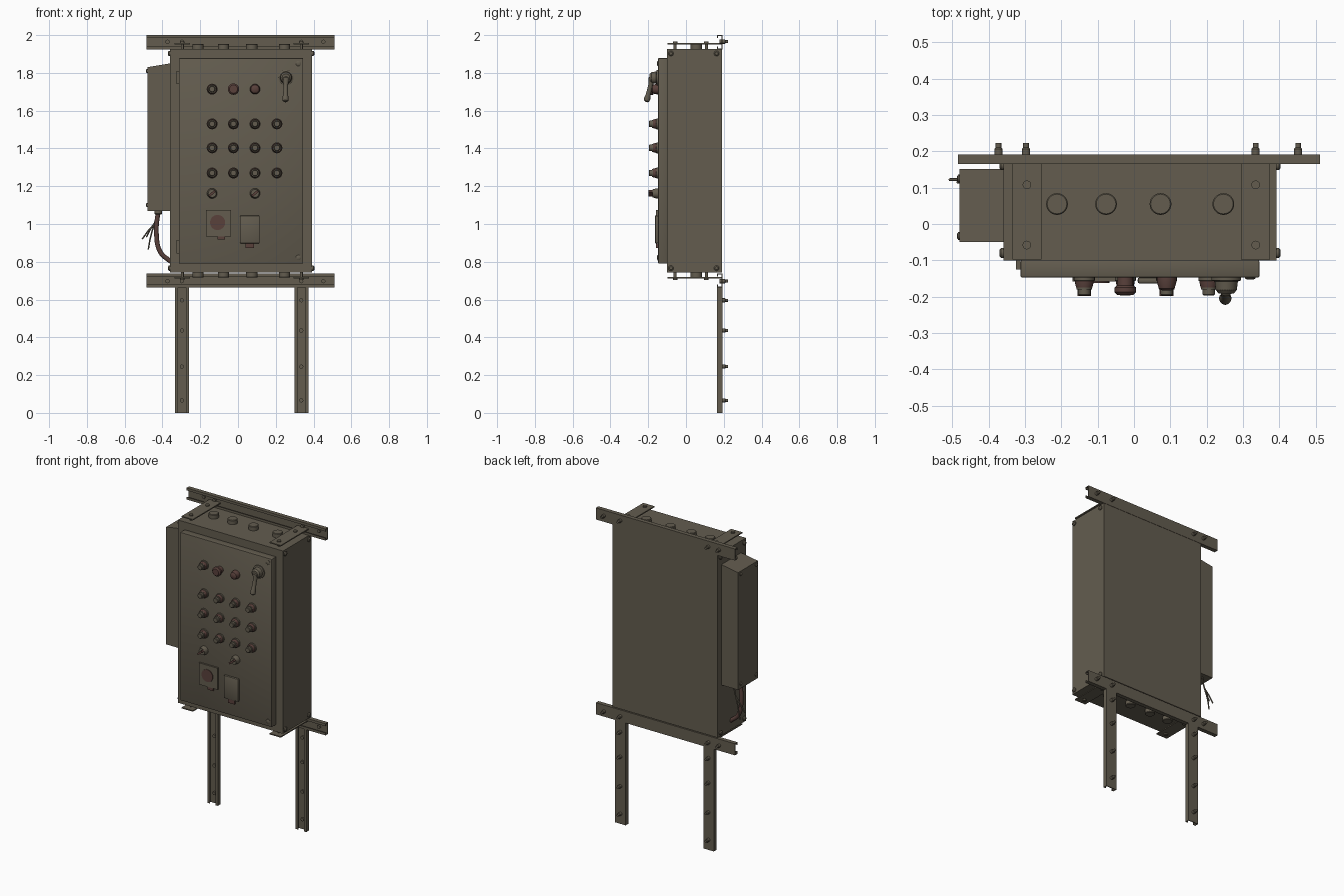
import bpy, bmesh, math
from mathutils import Vector, Matrix

if "Cube" in bpy.data.objects:
    bpy.data.objects.remove(bpy.data.objects["Cube"])


def material(name, rgb):
    m = bpy.data.materials.new(name)
    m.diffuse_color = (*rgb, 1)
    m.use_nodes = True
    m.node_tree.nodes["Principled BSDF"].inputs["Base Color"].default_value = m.diffuse_color
    return m


OLIVE = material("olive grey paint", (0.125, 0.108, 0.078))
RED = material("dark red brown", (0.10, 0.052, 0.044))


def finish(bm, name, mat=OLIVE):
    bmesh.ops.recalc_face_normals(bm, faces=bm.faces)
    me = bpy.data.meshes.new(name)
    bm.to_mesh(me)
    bm.free()
    me.materials.append(mat)
    me.shade_smooth()
    me.set_sharp_from_angle(angle=math.radians(32))
    ob = bpy.data.objects.new(name, me)
    bpy.context.collection.objects.link(ob)
    return ob


def add_box(bm, x0, x1, y0, y1, z0, z1):
    m = Matrix.Translation(((x0 + x1) / 2, (y0 + y1) / 2, (z0 + z1) / 2)) @ \
        Matrix.Diagonal((x1 - x0, y1 - y0, z1 - z0, 1))
    return bmesh.ops.create_cube(bm, size=1, matrix=m)["verts"]


def add_lathe(bm, base, direction, profile, n=20):
    """Stack of (radius, height) rings along a direction, capped at both ends."""
    rot = Vector((0, 0, 1)).rotation_difference(Vector(direction)).to_matrix()
    rings = [[bm.verts.new(Vector(base) + rot @ Vector((r * math.cos(2 * math.pi * i / n),
              r * math.sin(2 * math.pi * i / n), h))) for i in range(n)] for r, h in profile]
    for a, b in zip(rings, rings[1:]):
        for i in range(n):
            bm.faces.new((a[i], a[(i + 1) % n], b[(i + 1) % n], b[i]))
    bm.faces.new(rings[0])
    bm.faces.new(rings[-1])


def box(name, *dims, mat=OLIVE, bevel=0):
    bm = bmesh.new()
    add_box(bm, *dims)
    if bevel:
        bmesh.ops.bevel(bm, geom=bm.edges[:], offset=bevel, segments=2, affect='EDGES', profile=0.5)
    return finish(bm, name, mat)


def lathes(name, bases, direction, profile, mat=OLIVE, n=20):
    bm = bmesh.new()
    for b in bases:
        add_lathe(bm, b, direction, profile, n)
    return finish(bm, name, mat)


def tube(name, points, r, mat):
    cu = bpy.data.curves.new(name, 'CURVE')
    cu.dimensions = '3D'
    cu.bevel_depth, cu.bevel_resolution, cu.use_fill_caps = r, 3, True
    sp = cu.splines.new('BEZIER')
    sp.bezier_points.add(len(points) - 1)
    for bp, p in zip(sp.bezier_points, points):
        bp.co = p
        bp.handle_left_type = bp.handle_right_type = 'AUTO'
    cu.materials.append(mat)
    ob = bpy.data.objects.new(name, cu)
    bpy.context.collection.objects.link(ob)


def channel(name, a0, a1, b0, b1, upright):
    """Lipped strut channel, web at the back and open to the front."""
    bm = bmesh.new()
    y0, y1, t, lip = 0.165, 0.192, 0.005, 0.016
    for c0, c1, d0, d1 in ((b0, b1, y1 - t, y1), (b0, b0 + t, y0, y1 - t), (b1 - t, b1, y0, y1 - t),
                           (b0 + t, b0 + lip, y0, y0 + t), (b1 - lip, b1 - t, y0, y0 + t)):
        if upright:
            add_box(bm, c0, c1, d0, d1, a0, a1)
        else:
            add_box(bm, a0, a1, d0, d1, c0, c1)
    finish(bm, name)


# Cabinet body and door
Z0, Z1 = 0.743, 1.927
box("cabinet_body", -0.36, 0.393, -0.10, 0.19, Z0, Z1)
box("door", -0.312, 0.345, -0.147, -0.10, 0.79, 1.878, bevel=0.003)
for i, (a, b) in enumerate(((1.74, 1.81), (0.845, 0.915))):
    box(f"hinge_{i}", -0.325, -0.312, -0.125, -0.10, a, b)
lathes("door_screws", [(0.32, -0.147, z) for z in (0.822, 1.85)], (0, -1, 0),
       [(0.014, 0), (0.014, 0.003), (0.009, 0.006)])
screw = [(0.014, 0), (0.014, 0.006), (0.008, 0.011)]
for side, x in ((1, 0.393), (-1, -0.36)):
    lathes("side_screws", [(x, y, z) for y in (-0.08, 0.162) for z in (0.766, 1.903)],
           (side, 0, 0), screw)

# Strut frame
channel("top_rail", -0.485, 0.512, 1.925, 2.0, False)
channel("bottom_rail", -0.485, 0.512, 0.663, 0.738, False)
channel("left_leg", 0, 0.663, -0.334, -0.26, True)
channel("right_leg", 0, 0.663, 0.298, 0.374, True)
bolts = [(x, 0.177, z) for x in (-0.373, -0.297, 0.335, 0.452) for z in (0.697, 1.965)]
bolts += [(x, 0.177, z) for x in (-0.297, 0.335) for z in (0.066, 0.245, 0.436, 0.596)]
lathes("frame_bolts", bolts, (0, 1, 0),
       [(0.011, 0), (0.011, 0.03), (0.008, 0.033), (0.008, 0.046)], n=12)

# Mounting brackets and round hole plugs, top and bottom
for word, s, z in (("top", 1, Z1), ("bottom", -1, Z0)):
    za, zb = sorted((z + s * 0.024, z + s * 0.031))
    for x0, x1 in ((-0.335, -0.255), (0.295, 0.375)):
        bm = bmesh.new()
        add_box(bm, x0, x1, -0.098, 0.187, za, zb)
        finish(bm, word + "_bracket")
    lathes(word + "_bracket_bolts", [(x, y, z) for x in (-0.295, 0.335) for y in (-0.058, 0.108)],
           (0, 0, s), [(0.008, 0), (0.008, 0.031), (0.012, 0.031), (0.012, 0.039)], n=12)
    lathes(word + "_hole_plugs", [(x, 0.055, z) for x in (-0.212, -0.077, 0.073, 0.246)],
           (0, 0, s), [(0.03, 0), (0.03, 0.024), (0.027, 0.027)], n=28)

# Push buttons: collar with a tapered red-brown ring and cap
xs = (-0.137, -0.024, 0.09, 0.206)
FACE = -0.147
full = [(x, FACE, z) for z in (1.53, 1.403, 1.27) for x in xs] + [(-0.137, FACE, 1.714)]
lathes("button_collars", full, (0, -1, 0), [(0.029, 0), (0.029, 0.009), (0.023, 0.012), (0.021, 0.034)])
lathes("button_rings", full, (0, -1, 0), [(0.026, 0.009), (0.026, 0.013), (0.0225, 0.028)], RED)
lathes("button_caps", full, (0, -1, 0), [(0.017, 0.03), (0.017, 0.047), (0.014, 0.05)])
lathes("large_button", [(-0.024, FACE, 1.714)], (0, -1, 0),
       [(0.022, 0), (0.022, 0.022), (0.03, 0.028), (0.03, 0.04), (0.022, 0.048)], RED)
lathes("round_indicator", [(0.09, FACE, 1.714)], (0, -1, 0),
       [(0.027, 0), (0.027, 0.012), (0.022, 0.03), (0.012, 0.036)], RED)

# Selector switches with a slanted grip
for x in (-0.137, 0.09):
    lathes("selector_base", [(x, FACE, 1.162)], (0, -1, 0), [(0.027, 0), (0.026, 0.012), (0.021, 0.03)])
    grip = box("selector_grip", -0.02, 0.02, -0.022, 0, -0.006, 0.006, mat=RED)
    grip.location = (x, -0.176, 1.162)
    grip.rotation_euler = (0, math.radians(-40), 0)

# Door lever
lathes("lever_hub", [(0.254, FACE, 1.775)], (0, -1, 0),
       [(0.041, 0), (0.041, 0.008), (0.032, 0.011), (0.029, 0.035), (0.02, 0.045)], n=28)
d = Vector((-0.003, -0.032, -0.13)).normalized()
lathes("lever_arm", [(0.254, -0.176, 1.782)], d,
       [(0.012, 0), (0.02, 0.012), (0.012, 0.045), (0.013, 0.10), (0.017, 0.12), (0.015, 0.134), (0.007, 0.14)])

# Meter plate and socket cover
box("meter_plate", -0.17, -0.037, -0.158, -0.147, 0.935, 1.075)
lathes("meter_dial", [(-0.108, -0.158, 1.008)], (0, -1, 0), [(0.04, 0), (0.04, 0.004)], RED, 28)
box("meter_latch", -0.108, -0.07, -0.156, -0.147, 0.917, 0.935, mat=RED)
box("socket_cover", 0.01, 0.115, -0.164, -0.147, 0.897, 1.045, bevel=0.006)
box("socket_latch", 0.04, 0.085, -0.158, -0.147, 0.872, 0.898, mat=RED)

# Side junction box with a sloping top
bm = bmesh.new()
for v in add_box(bm, -0.48, -0.36, -0.05, 0.152, 1.07, 1.85):
    if v.co.z > 1.5 and v.co.x < -0.4:
        v.co.z = 1.83
finish(bm, "side_box")
lathes("side_box_screws", [(-0.48, y, z) for y in (-0.033, 0.125) for z in (1.10, 1.81)],
       (-1, 0, 0), [(0.011, 0), (0.011, 0.004), (0.006, 0.007)], n=12)

# Conduit and loose wires
tube("conduit", [(-0.422, 0.05, 1.075), (-0.432, 0.05, 0.95), (-0.41, 0.05, 0.85), (-0.355, 0.05, 0.80)],
     0.013, RED)
lathes("conduit_gland", [(-0.422, 0.05, 1.07)], (0, 0, -1), [(0.02, 0), (0.02, 0.015), (0.016, 0.02)])
for i, (x, y, z) in enumerate(((-0.507, 0.122, 0.92), (-0.475, 0.125, 0.865), (-0.485, 0.115, 0.93))):
    tube(f"loose_wire_{i}", [(-0.425, 0.12, 1.075), (-0.44, 0.12, 1.01),
                             ((x - 0.45) / 2, y, (z + 1.0) / 2), (x, y, z)], 0.004, OLIVE)
